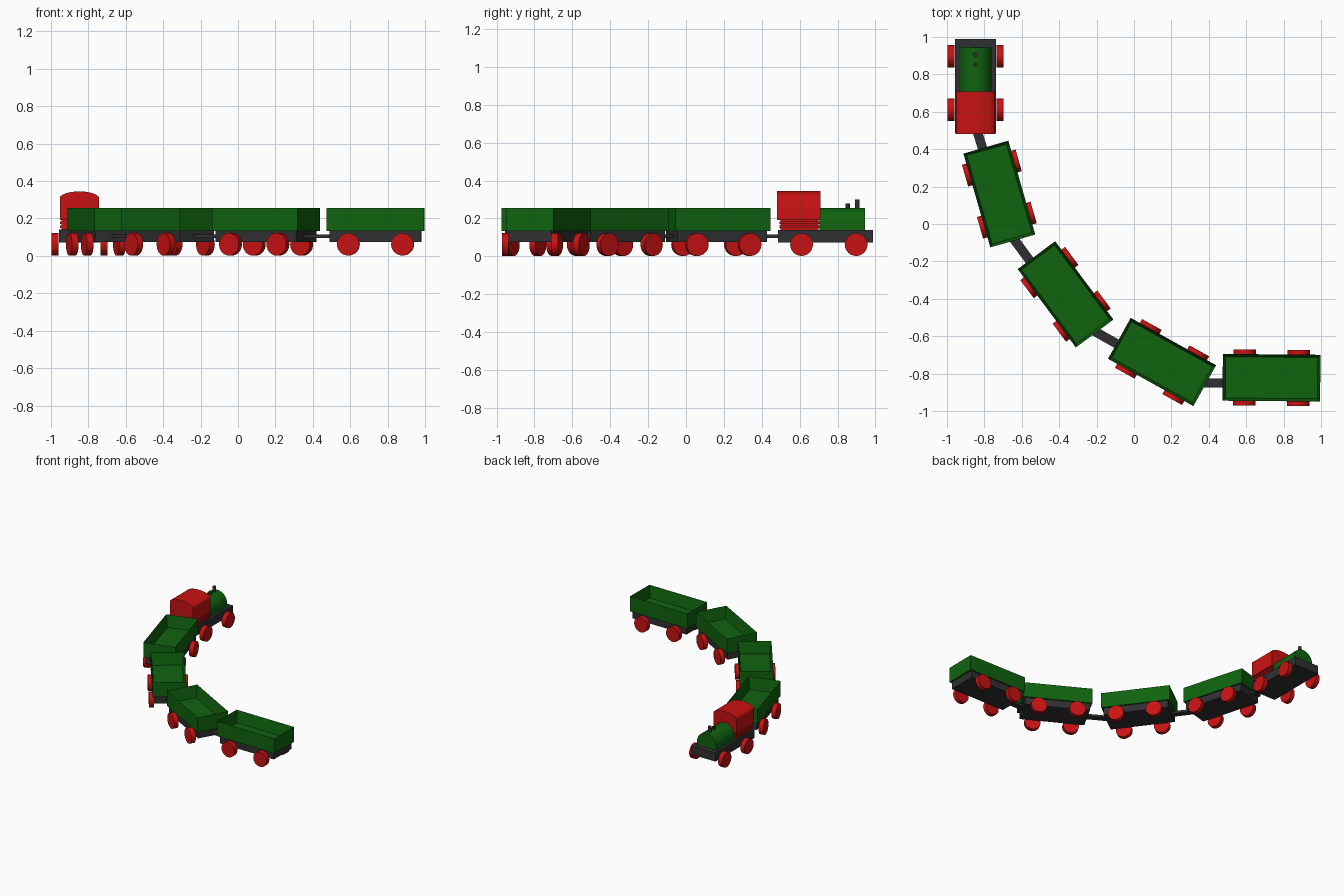
import bpy, bmesh, math
from mathutils import Matrix, Vector

if "Cube" in bpy.data.objects:
    bpy.data.objects.remove(bpy.data.objects["Cube"])


def material(name, rgb):
    m = bpy.data.materials.new(name)
    m.diffuse_color = (*rgb, 1)
    m.use_nodes = True
    m.node_tree.nodes["Principled BSDF"].inputs["Base Color"].default_value = m.diffuse_color
    return m


RED = material("red paint", (0.58, 0.006, 0.006))
GREEN = material("green paint", (0.005, 0.125, 0.005))
DARK = material("dark metal", (0.03, 0.03, 0.032))


def finish(name, bm, mat, place, smooth=False):
    bmesh.ops.recalc_face_normals(bm, faces=bm.faces)
    me = bpy.data.meshes.new(name)
    bm.to_mesh(me)
    bm.free()
    me.materials.append(mat)
    ob = bpy.data.objects.new(name, me)
    ob.matrix_world = place
    bpy.context.collection.objects.link(ob)
    if smooth:
        bpy.ops.object.select_all(action='DESELECT')
        ob.select_set(True)
        bpy.context.view_layer.objects.active = ob
        bpy.ops.object.shade_smooth_by_angle(angle=math.radians(35))
    return ob


def box_mesh(x0, x1, half_w, z0, z1):
    bm = bmesh.new()
    bmesh.ops.create_cube(bm, size=1, matrix=Matrix.Translation(
        ((x0 + x1) / 2, 0, (z0 + z1) / 2)) @ Matrix.Diagonal((x1 - x0, 2 * half_w, z1 - z0, 1)))
    return bm


def box(name, x0, x1, half_w, z0, z1, mat, place):
    return finish(name, box_mesh(x0, x1, half_w, z0, z1), mat, place)


def cylinder(name, radius, depth, centre, axis, mat, place, sides=32):
    bm = bmesh.new()
    turn = Vector((0, 0, 1)).rotation_difference(Vector(axis)).to_matrix().to_4x4()
    bmesh.ops.create_cone(bm, cap_ends=True, segments=sides, radius1=radius, radius2=radius,
                          depth=depth, matrix=Matrix.Translation(centre) @ turn)
    return finish(name, bm, mat, place, True)


def extrude_profile(name, pts, x0, x1, mat, place):
    """Extrude a (y, z) outline along the vehicle's length."""
    bm = bmesh.new()
    face = bm.faces.new([bm.verts.new((x0, y, z)) for y, z in pts])
    new = bmesh.ops.extrude_face_region(bm, geom=[face])["geom"]
    bmesh.ops.translate(bm, vec=(x1 - x0, 0, 0),
                        verts=[v for v in new if isinstance(v, bmesh.types.BMVert)])
    return finish(name, bm, mat, place, True)


def at(x, y, degrees):
    return Matrix.Translation((x, y, 0)) @ Matrix.Rotation(math.radians(degrees), 4, 'Z')


def wheels(prefix, offsets, place):
    for i, x in enumerate(offsets):
        for side, label in ((1, "left"), (-1, "right")):
            cylinder(f"{prefix}_wheel_{label}_{i + 1}", 0.06, 0.036,
                     (x, side * 0.131, 0.062), (0, 1, 0), RED, place)


def wagon(n, x, y, degrees):
    place = at(x, y, degrees)
    box(f"wagon_{n}_chassis", -0.245, 0.245, 0.113, 0.075, 0.135, DARK, place)
    # open tub: inset the top face and push it down
    bm = box_mesh(-0.261, 0.261, 0.125, 0.133, 0.255)
    top = max(bm.faces, key=lambda f: f.calc_center_median().z)
    bmesh.ops.inset_region(bm, faces=[top], thickness=0.021)
    bmesh.ops.translate(bm, verts=top.verts, vec=(0, 0, -0.098))
    finish(f"wagon_{n}_tub", bm, GREEN, place)
    wheels(f"wagon_{n}", (-0.145, 0.145), place)


# locomotive, pointing along +y
loco = at(-0.848, 0.735, 90)
box("engine_chassis", -0.25, 0.253, 0.11, 0.072, 0.14, DARK, loco)
wheels("engine", (-0.125, 0.163), loco)

# boiler with rounded top
arc = [math.pi * i / 24 for i in range(25)]
extrude_profile("boiler", [(-0.087, 0.138)] + [(-0.087 * math.cos(a), 0.169 + 0.087 * math.sin(a))
                for a in arc] + [(0.087, 0.138)], -0.03, 0.21, GREEN, loco)
for name, x, top in (("steam_dome", 0.118, 0.278), ("chimney", 0.17, 0.3)):
    cylinder(name, 0.012, top - 0.22, (x, 0, (top + 0.22) / 2), (0, 0, 1), DARK, loco, 20)

# cab with arched roof above a ribbed base
roof = [(0.105 * math.cos(math.pi * i / 16),
         0.312 + 0.033 * math.sin(math.pi * i / 16) ** 1.2) for i in range(17)]
extrude_profile("cab", [(-0.105, 0.192), (0.105, 0.192)] + roof, -0.255, -0.026, RED, loco)
box("cab_base", -0.237, -0.035, 0.095, 0.138, 0.195, RED, loco)
for i, z in enumerate((0.15, 0.17)):
    box(f"cab_rib_{i + 1}", -0.242, -0.028, 0.104, z, z + 0.013, RED, loco)

# four wagons around the bend
for n, spec in enumerate(((-0.72, 0.16, -74), (-0.366, -0.376, -53.4),
                          (0.15, -0.738, -29), (0.735, -0.822, -0.5))):
    wagon(n + 1, *spec)

# coupling bars
for i, (ax, ay, bx, by) in enumerate(((-0.855, 0.55, -0.79, 0.34), (-0.665, -0.05, -0.51, -0.26),
                                      (-0.27, -0.54, -0.04, -0.67), (0.3, -0.85, 0.54, -0.85))):
    d = Vector((bx - ax, by - ay))
    box(f"coupling_{i + 1}", 0, d.length, 0.025, 0.096, 0.114, DARK,
        at(ax, ay, math.degrees(math.atan2(d.y, d.x))))
